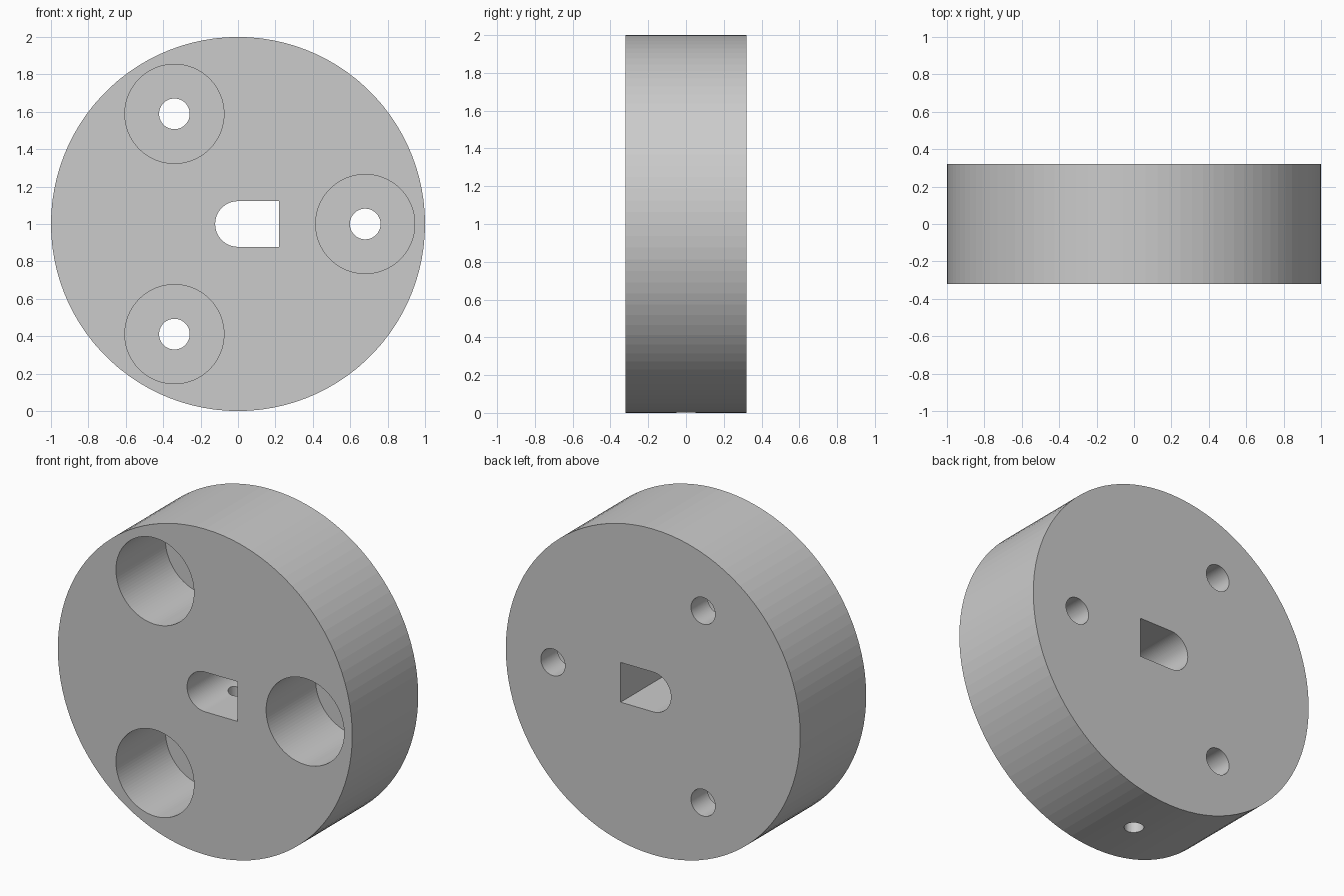
import bpy
import bmesh
from math import cos, sin, pi
from mathutils import Matrix, Vector

if "Cube" in bpy.data.objects:
    bpy.data.objects.remove(bpy.data.objects["Cube"])

HALF = 0.32           # half thickness of the disc
FLOOR = 0.16          # floor of the counterbores
CENTRE = Vector((0, 0, 1))

grey = bpy.data.materials.new("plain grey")
grey.use_nodes = True
grey.diffuse_color = (0.6, 0.6, 0.6, 1)
grey.node_tree.nodes["Principled BSDF"].inputs["Base Color"].default_value = (0.6, 0.6, 0.6, 1)


def arc(radius, start, end, steps):
    return [(radius * cos(start + (end - start) * i / steps),
             radius * sin(start + (end - start) * i / steps)) for i in range(steps + 1)]


def circle(radius, sides):
    return arc(radius, 0, 2 * pi, sides)[:-1]


def prism(name, profile, y0, y1, offset=CENTRE):
    """Extrude an x-z profile along y, from y0 to y1."""
    bm = bmesh.new()
    face = bm.faces.new([bm.verts.new((x, y0, z)) for x, z in profile])
    out = bmesh.ops.extrude_face_region(bm, geom=[face], use_keep_orig=True)
    top = [v for v in out["geom"] if isinstance(v, bmesh.types.BMVert)]
    bmesh.ops.translate(bm, verts=top, vec=(0, y1 - y0, 0))
    bmesh.ops.recalc_face_normals(bm, faces=bm.faces)
    bmesh.ops.translate(bm, verts=bm.verts, vec=offset)
    mesh = bpy.data.meshes.new(name)
    bm.to_mesh(mesh)
    bm.free()
    mesh.materials.append(grey)
    obj = bpy.data.objects.new(name, mesh)
    bpy.context.collection.objects.link(obj)
    return obj


def cut(body, cutter):
    """Subtract the cutter for good, then discard it."""
    cutter.hide_render = True
    mod = body.modifiers.new("cut", 'BOOLEAN')
    mod.operation = 'DIFFERENCE'
    mod.solver = 'EXACT'
    mod.object = cutter
    bpy.context.view_layer.objects.active = body
    bpy.ops.object.modifier_apply(modifier=mod.name)
    bpy.data.objects.remove(cutter)


# Round body
body = prism("disc_body", circle(1, 100), -HALF, HALF)

# Three counterbored bolt holes
for k in range(3):
    a = k * 2 * pi / 3
    place = CENTRE + Vector((0.68 * cos(a), 0, 0.68 * sin(a)))
    cut(body, prism("counterbore_cutter", circle(0.265, 100), -HALF - 0.1, FLOOR, place))
    cut(body, prism("bolt_hole_cutter", circle(0.082, 100), 0, HALF + 0.1, place))

# D-shaped shaft slot, rounded on one side
slot = arc(0.122, pi / 2, 3 * pi / 2, 50) + [(0.22, -0.122), (0.22, 0.122)]
cut(body, prism("shaft_slot_cutter", slot, -HALF - 0.1, HALF + 0.1))

# Small radial screw hole from the rim up to the slot
screw = prism("screw_hole_cutter", circle(0.055, 50), 0, 1.1, Vector((0, 0, 0)))
screw.data.transform(Matrix.Translation((0, 0, -0.1)) @ Matrix.Rotation(pi / 2, 4, 'X'))
cut(body, screw)
